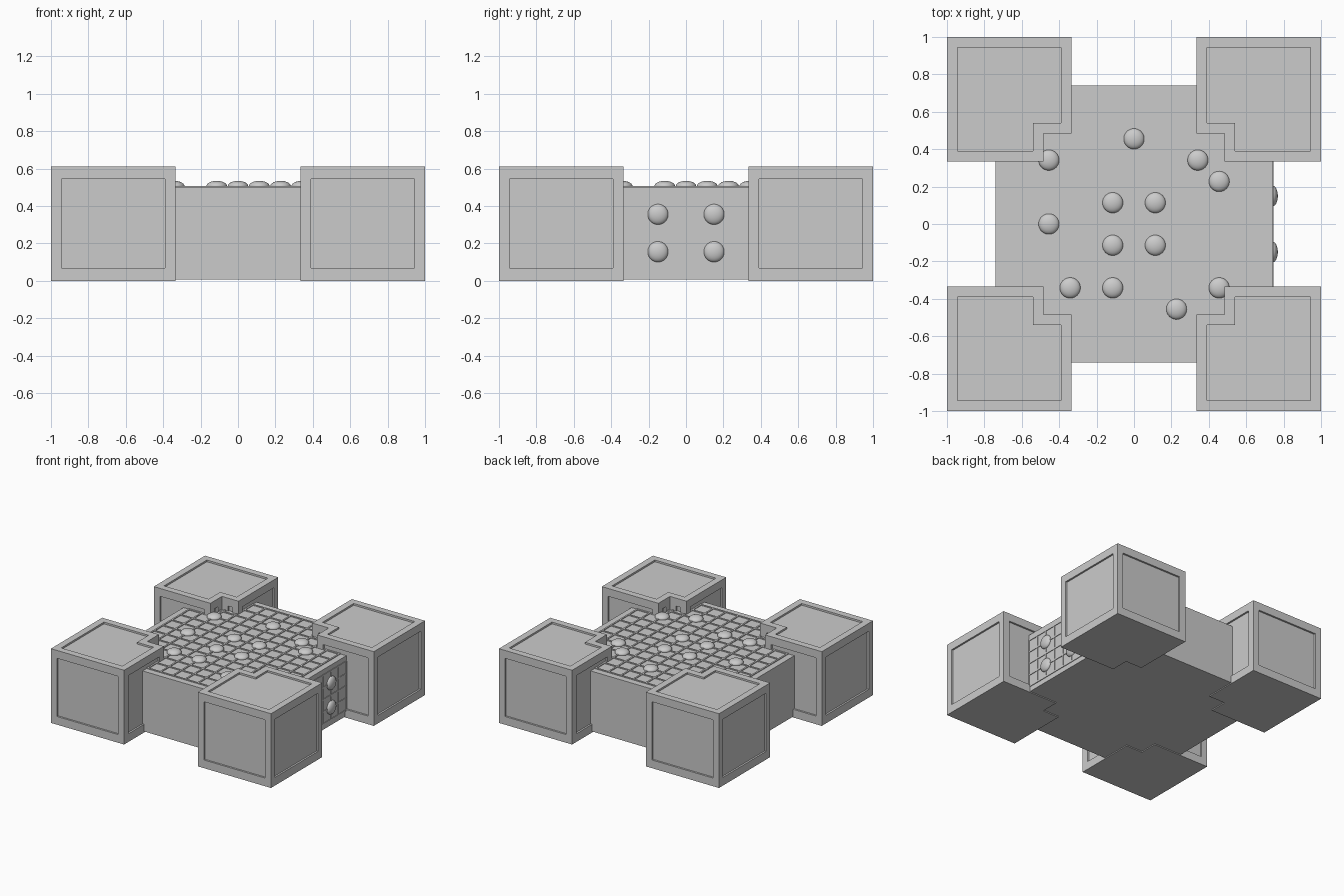
import bpy, bmesh, math
from mathutils import Vector, Matrix

if "Cube" in bpy.data.objects:
    bpy.data.objects.remove(bpy.data.objects["Cube"])

grey = bpy.data.materials.new("light grey")
grey.diffuse_color = (0.6, 0.6, 0.6, 1)
grey.use_nodes = True
grey.node_tree.nodes["Principled BSDF"].inputs["Base Color"].default_value = grey.diffuse_color


def finish(bm, name):
    bmesh.ops.recalc_face_normals(bm, faces=bm.faces)
    me = bpy.data.meshes.new(name)
    bm.to_mesh(me)
    bm.free()
    me.materials.append(grey)
    ob = bpy.data.objects.new(name, me)
    bpy.context.collection.objects.link(ob)
    return ob


def add_box(bm, lo, hi):
    lo, hi = Vector(lo), Vector(hi)
    m = Matrix.Translation((lo + hi) / 2) @ Matrix.Diagonal((*(hi - lo), 1))
    bmesh.ops.create_cube(bm, size=1, matrix=m)


# Central slab
bm = bmesh.new()
add_box(bm, (-0.74, -0.74, 0.008), (0.74, 0.74, 0.502))
finish(bm, "central_slab")

# Raised grid on the top
P, W = 0.1138, 0.0065
bm = bmesh.new()
E = 6 * P + W
for k in range(-6, 7):
    c = k * P
    add_box(bm, (c - W, -E, 0.499), (c + W, E, 0.508))
    add_box(bm, (-E, c - W, 0.499), (E, c + W, 0.508))
finish(bm, "top_grid")

# Raised grid on the right side
bm = bmesh.new()
for k in range(-4, 4):
    c = 0.05 + k * 0.1
    add_box(bm, (0.736, c - W, 0.055), (0.745, c + W, 0.455))
for k in range(5):
    z = 0.055 + k * 0.1
    add_box(bm, (0.736, -0.36, z - W), (0.745, 0.36, z + W))
finish(bm, "side_grid")


# Flattened round studs
def stud(name, loc, scale):
    bm = bmesh.new()
    m = Matrix.Translation(loc) @ Matrix.Diagonal((*scale, 1))
    bmesh.ops.create_uvsphere(bm, u_segments=32, v_segments=16, radius=1, matrix=m)
    for f in bm.faces:
        f.smooth = True
    finish(bm, name)


spots = [(-4, 3), (0, 4), (3, 3), (4, 2), (-1, 1), (1, 1), (-4, 0),
         (-1, -1), (1, -1), (-3, -3), (-1, -3), (4, -3), (2, -4)]
for i, j in spots:
    stud("top_stud", (i * P, j * P, 0.506), (0.055, 0.055, 0.028))
for y in (-0.15, 0.15):
    for z in (0.155, 0.355):
        stud("side_stud", (0.741, y, z), (0.028, 0.055, 0.055))

# Notched corner blocks with recessed panels on the top and all walls
A, N, H = 0.335, 0.485, 0.61
outline = [(N, A), (1, A), (1, 1), (A, 1), (A, N), (N, N)]
for sx in (-1, 1):
    for sy in (-1, 1):
        bm = bmesh.new()
        base = bm.faces.new([bm.verts.new((sx * x, sy * y, 0)) for x, y in outline])
        ext = bmesh.ops.extrude_face_region(bm, geom=[base], use_keep_orig=True)
        top = [v for v in ext["geom"] if isinstance(v, bmesh.types.BMVert)]
        bmesh.ops.translate(bm, verts=top, vec=(0, 0, H))
        bmesh.ops.recalc_face_normals(bm, faces=bm.faces)
        panels = [f for f in bm.faces if f.normal.z > -0.5]
        bmesh.ops.inset_individual(bm, faces=panels, thickness=0.055, use_even_offset=True)
        # side panels stop slightly further from the top and bottom edges
        for f in panels:
            if abs(f.normal.z) < 0.5:
                for v in f.verts:
                    v.co.z += 0.012 if v.co.z < H / 2 else -0.01
        bmesh.ops.inset_individual(bm, faces=panels, thickness=0.0005, depth=-0.014,
                                   use_even_offset=True)
        finish(bm, "corner_block")
